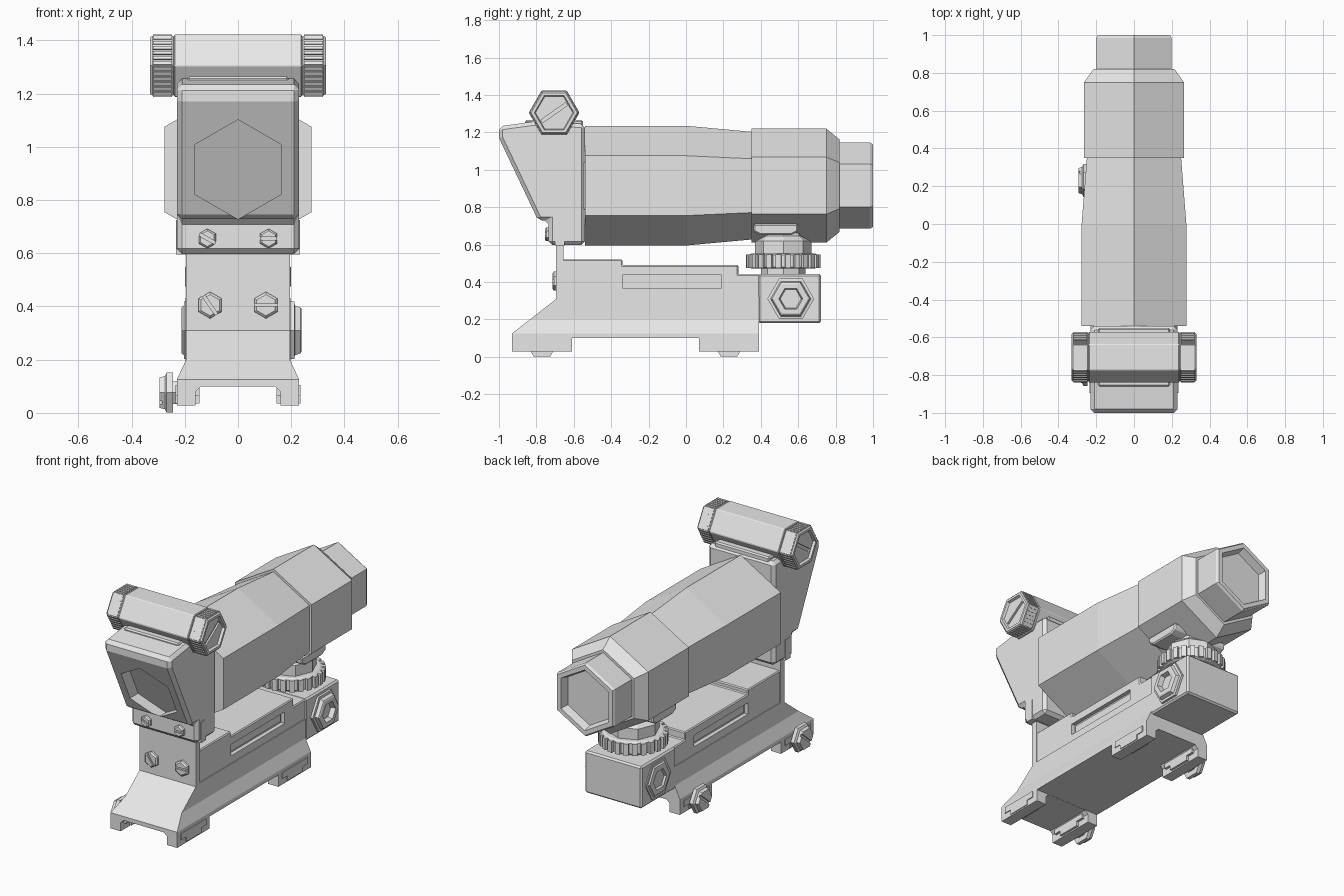
import bpy, bmesh
from math import sin, cos, pi, radians, sqrt
from mathutils import Matrix, Vector

cube = bpy.data.objects.get("Cube")
if cube:
    bpy.data.objects.remove(cube, do_unlink=True)

GREY = (0.8, 0.8, 0.8, 1)
metal = bpy.data.materials.new("plain grey")
metal.use_nodes = True
metal.diffuse_color = GREY
metal.node_tree.nodes["Principled BSDF"].inputs["Base Color"].default_value = GREY

TUBE_Z = 0.915


def finish(name, bm, bevel=0):
    bmesh.ops.recalc_face_normals(bm, faces=bm.faces)
    mesh = bpy.data.meshes.new(name)
    bm.to_mesh(mesh)
    bm.free()
    mesh.materials.append(metal)
    obj = bpy.data.objects.new(name, mesh)
    bpy.context.collection.objects.link(obj)
    if bevel:
        mod = obj.modifiers.new("edge", "BEVEL")
        mod.width = bevel
        mod.segments = 1
        mod.limit_method = "ANGLE"
        mod.angle_limit = radians(40)
    return obj


def place(axis, t, u, v):
    return {"x": (t, u, v), "y": (u, t, v), "z": (u, v, t)}[axis]


def skin(bm, loops):
    """Join equal rings of points into a closed solid."""
    rings = [[bm.verts.new(p) for p in loop] for loop in loops]
    n = len(rings[0])
    for a, b in zip(rings, rings[1:]):
        for i in range(n):
            j = (i + 1) % n
            bm.faces.new((a[i], a[j], b[j], b[i]))
    bm.faces.new(rings[0])
    bm.faces.new(rings[-1])


def turned(name, axis, centre, rings, sides=6, bevel=0):
    """Faceted solid of (distance, radius) rings; axis y has a corner on top."""
    start = pi / 2 if axis == "y" else 0
    angles = [start + 2 * pi * i / sides for i in range(sides)]
    bm = bmesh.new()
    skin(bm, [[Vector(centre) + Vector(place(axis, t, r * cos(a), r * sin(a)))
               for a in angles] for t, r in rings])
    return finish(name, bm, bevel)


def prism(name, axis, outline, lo, hi, bevel=0):
    bm = bmesh.new()
    skin(bm, [[place(axis, t, u, v) for u, v in outline] for t in (lo, hi)])
    return finish(name, bm, bevel)


def box(name, x, y, z, bevel=0):
    outline = [(y[0], z[0]), (y[1], z[0]), (y[1], z[1]), (y[0], z[1])]
    return prism(name, "x", outline, x[0], x[1], bevel)


def add_block(bm, matrix, size):
    bmesh.ops.create_cube(bm, size=1, matrix=matrix @ Matrix.Diagonal((*size, 1)))


def cut(obj, cutter):
    """Carve the cutter out of the part, then discard it."""
    cutter.hide_render = True
    mod = obj.modifiers.new("cut", "BOOLEAN")
    mod.operation = "DIFFERENCE"
    mod.solver = "EXACT"
    mod.object = cutter
    graph = bpy.context.evaluated_depsgraph_get()
    mesh = bpy.data.meshes.new_from_object(obj.evaluated_get(graph))
    obj.modifiers.clear()
    obj.data = mesh
    bpy.data.objects.remove(cutter, do_unlink=True)


def slot(obj, axis, centre, length, width, depth, angle):
    bm = bmesh.new()
    matrix = Matrix.Translation(centre) @ Matrix.Rotation(radians(angle), 4, axis.upper())
    size = (depth, length, width) if axis == "x" else (length, depth, width)
    add_block(bm, matrix, size)
    cut(obj, finish("slot_cutter", bm))


# Sight tube with stepped eyepiece and recessed rear lens
turned("sight_tube", "y", (0, 0, TUBE_Z),
       [(-0.56, 0.25), (-0.54, 0.25), (-0.54, 0.32), (0, 0.32), (0.35, 0.288),
        (0.35, 0.305), (0.75, 0.305), (0.82, 0.248), (0.82, 0.23), (0.985, 0.23),
        (1.0, 0.22), (1.0, 0.19), (0.95, 0.175)])

# Slanted front hood with a hexagonal lens recess
hood = prism("front_hood", "x",
             [(-0.54, 0.597), (-0.735, 0.597), (-0.735, 0.728), (-0.79, 0.728),
              (-1.0, 1.17), (-1.0, 1.232), (-0.82, 1.257), (-0.54, 1.245)],
             -0.23, 0.23, bevel=0.02)
hexagon = [(0.187 * sin(i * pi / 3), TUBE_Z + 0.187 * cos(i * pi / 3)) for i in range(6)]
bm = bmesh.new()
skin(bm, [[(x, -1.2, z) for x, z in hexagon],
          [(x, -0.71 - 0.475 * (z - 0.728), z) for x, z in hexagon]])
cut(hood, finish("lens_cutter", bm))
box("hood_top_pad", (-0.19, 0.19), (-0.86, -0.55), (1.22, 1.265), 0.008)

# Cross drum with ribbed caps
DRUM = Vector((0, -0.705, 1.305))
turned("cross_drum", "x", DRUM, [(-0.24, 0.136), (0.24, 0.136)], bevel=0.004)
for side, label in ((1, "left"), (-1, "right")):
    cap = turned(label + "_drum_cap", "x", DRUM,
                 [(side * t, r) for t, r in ((0.235, 0.12), (0.245, 0.13), (0.322, 0.13),
                                             (0.33, 0.123), (0.33, 0.106), (0.315, 0.1))])
    slot(cap, "x", DRUM + Vector((side * 0.315, 0, 0)), 0.16, 0.018, 0.02, 35)
    bm = bmesh.new()
    for k in range(6):
        turn = Matrix.Rotation(radians(60 * k), 4, "X")
        for i in range(6):
            spot = Vector((side * 0.284, (i - 2.5) * 0.022, 0.113))
            add_block(bm, Matrix.Translation(DRUM) @ turn @ Matrix.Translation(spot),
                      (0.07, 0.014, 0.01))
    finish(label + "_cap_ribs", bm)

# Front post and its hexagonal slotted bolts
box("front_post", (-0.195, 0.195), (-0.695, -0.655), (0.31, 0.62))
box("hood_side_tab", (-0.233, 0.233), (-0.7, -0.65), (0.595, 0.725))
for x, y, z, r, angle in ((-0.115, -0.735, 0.655, 0.037, 30), (0.115, -0.735, 0.655, 0.037, 0),
                          (-0.105, -0.695, 0.405, 0.05, 55), (0.105, -0.695, 0.405, 0.05, 0)):
    bolt = turned("front_bolt", "y", (x, y, z), [(0.01, r), (-0.012, r), (-0.02, r * 0.8)])
    slot(bolt, "y", (x, y - 0.02, z), 3 * r, 0.012, 0.016, angle)

# Upper base with long side recesses
upper = prism("upper_base", "x",
              [(-0.66, 0.29), (-0.66, 0.52), (-0.34, 0.52), (-0.34, 0.49), (0.28, 0.49),
               (0.28, 0.44), (0.45, 0.44), (0.45, 0.29)], -0.19, 0.19, bevel=0.006)
for side in (1, -1):
    cut(upper, box("recess_cutter", sorted((side * 0.165, side * 0.3)), (-0.34, 0.19), (0.367, 0.438)))
    box("recess_panel", sorted((side * 0.15, side * 0.172)), (-0.325, 0.175), (0.38, 0.425))

# Flared rail base: channelled section, sloped nose, gap between the feet
half = [(0.14, 0.1), (0.16, 0.08), (0.16, 0.027), (0.23, 0.027), (0.23, 0.125),
        (0.195, 0.2), (0.195, 0.32)]
section = half + [(-x, z) for x, z in reversed(half)]
rail = prism("rail_base", "y", section, -0.93, 0.39)
cut(rail, prism("nose_cutter", "x", [(-1.2, 0.125), (-0.93, 0.125), (-0.68, 0.32),
                                     (-0.68, 0.5), (-1.2, 0.5)], -0.5, 0.5))
cut(rail, box("gap_cutter", (-0.5, 0.5), (-0.61, 0.07), (-0.1, 0.101)))

# Rail clamps with a cross bar and a slotted knob on the right
for y in (-0.77, 0.23):
    for side in (1, -1):
        box("clamp_plate", sorted((side * 0.145, side * 0.235)), (y - 0.125, y + 0.125), (0.065, 0.104))
        box("clamp_lip", sorted((side * 0.145, side * 0.235)), (y - 0.075, y + 0.075), (0.035, 0.07))
    knob = turned("clamp_knob", "x", (0, y, 0.076),
                  [(-0.22, 0.05), (-0.245, 0.05), (-0.245, 0.087), (-0.268, 0.087),
                   (-0.275, 0.072), (-0.295, 0.066)])
    slot(knob, "x", (-0.295, y, 0.076), 0.2, 0.015, 0.02, 40)

# Rear block with a socketed bolt through it
box("rear_block", (-0.197, 0.197), (0.385, 0.722), (0.18, 0.442), 0.01)
for side, label, reach in ((1, "left", 0.042), (-1, "right", 0.016)):
    turned(label + "_pivot_bolt", "x", (side * 0.197, 0.56, 0.31),
           [(side * reach * t, r) for t, r in ((-0.2, 0.125), (0.35, 0.125), (0.4, 0.108),
                                               (0.9, 0.1), (1, 0.092), (1, 0.064),
                                               (0.3, 0.056))])

# Elevation wheel, neck and saddle under the tube
WHEEL = (0, 0.52, 0)
turned("wheel_neck", "z", WHEEL, [(0.43, 0.12), (0.57, 0.12)], 8)
turned("elevation_wheel", "z", WHEEL, [(0.472, 0.17), (0.48, 0.182), (0.545, 0.182), (0.553, 0.17)], 24)
bm = bmesh.new()
for i in range(24):
    turn = Matrix.Rotation(2 * pi * (i + 0.5) / 24, 4, "Z")
    add_block(bm, Matrix.Translation((0, 0.52, 0.512)) @ turn @ Matrix.Translation((0.187, 0, 0)),
              (0.024, 0.03, 0.072))
finish("wheel_ribs", bm)
turned("wheel_collar", "z", WHEEL, [(0.55, 0.15), (0.62, 0.15), (0.645, 0.12), (0.68, 0.12)], 8)
prism("tube_saddle", "x", [(0.4, 0.65), (0.36, 0.67), (0.36, 0.71), (0.6, 0.71), (0.6, 0.67), (0.56, 0.65)],
      -0.19, 0.19, bevel=0.008)
